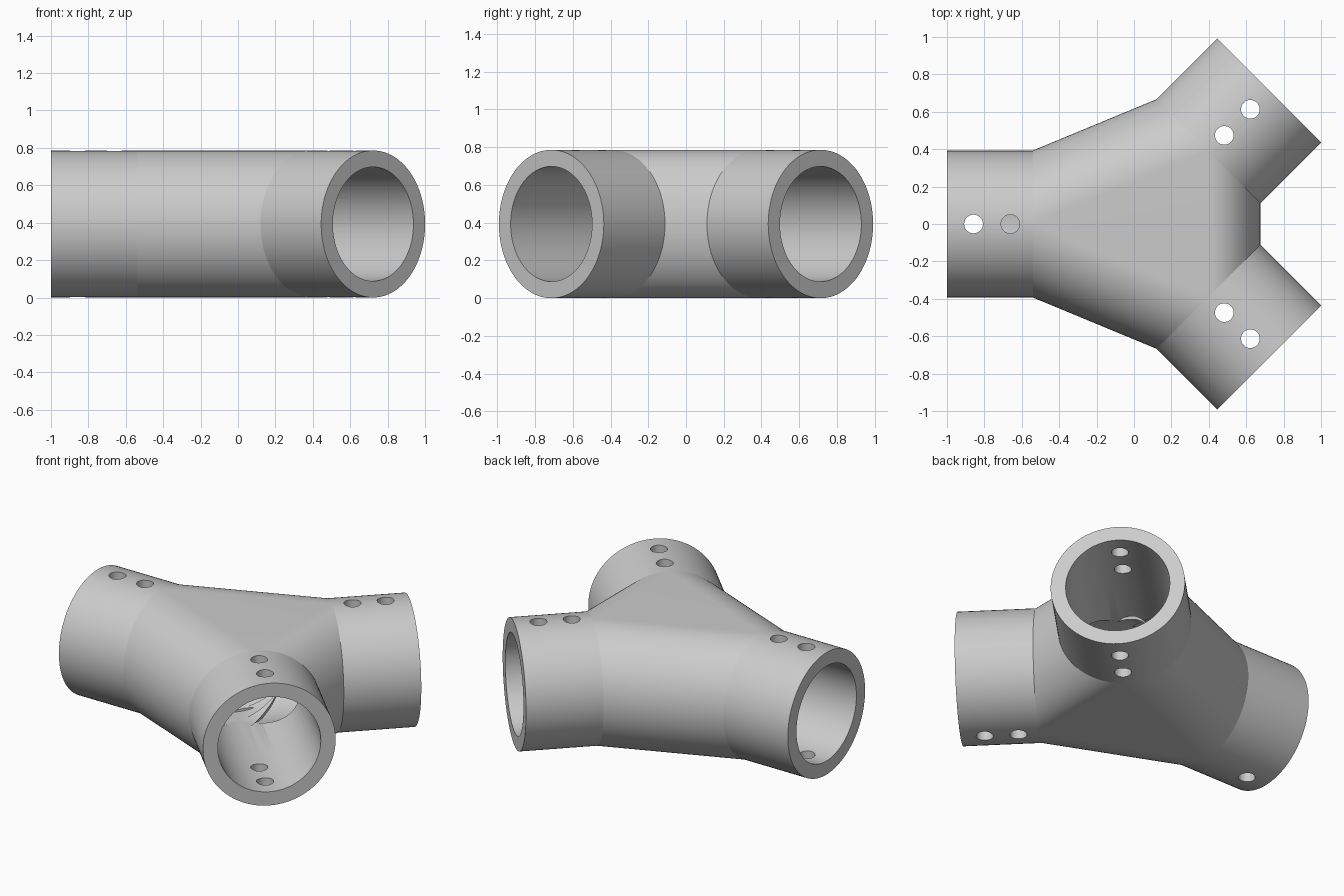
import bpy, bmesh, math
from mathutils import Vector, Matrix

R, BORE, HOLE = 0.393, 0.305, 0.05    # outer, inner and bolt hole radii
LENGTH, BODY, OVERSHOOT = 1.009, 0.55, 0.11
SEGMENTS = 96
NODE = Vector((0.009, 0, R))          # where the three axes meet
UP = Vector((0, 0, 1))
ARMS = [Vector((math.cos(math.radians(a)), math.sin(math.radians(a)), 0))
        for a in (45, 180, 315)]

cube = bpy.data.objects.get("Cube")
if cube:
    bpy.data.objects.remove(cube, do_unlink=True)

grey = bpy.data.materials.new("plain_grey")
grey.use_nodes = True
colour = (0.6, 0.6, 0.6, 1)
grey.diffuse_color = colour
grey.node_tree.nodes["Principled BSDF"].inputs["Base Color"].default_value = colour


def make_object(name, bm):
    bmesh.ops.recalc_face_normals(bm, faces=bm.faces[:])
    mesh = bpy.data.meshes.new(name)
    bm.to_mesh(mesh)
    bm.free()
    mesh.materials.append(grey)
    obj = bpy.data.objects.new(name, mesh)
    bpy.context.scene.collection.objects.link(obj)
    return obj


def cylinder(name, start, end, radius, segments):
    axis = end - start
    bm = bmesh.new()
    turn = axis.to_track_quat('Z', 'Y').to_matrix().to_4x4()
    bmesh.ops.create_cone(bm, cap_ends=True, segments=segments, radius1=radius,
                          radius2=radius, depth=axis.length,
                          matrix=Matrix.Translation((start + end) / 2) @ turn)
    obj = make_object(name, bm)
    obj.hide_render = True
    return obj


def cut(obj, cutter):
    mod = obj.modifiers.new("cut", 'BOOLEAN')
    mod.operation = 'DIFFERENCE'
    mod.solver = 'EXACT'
    mod.object = cutter
    bpy.ops.object.modifier_apply(modifier=mod.name)
    bpy.data.objects.remove(cutter, do_unlink=True)


# Webbed body: hull around one ring on each arm
bm = bmesh.new()
for arm in ARMS:
    side = UP.cross(arm)
    for i in range(SEGMENTS):
        t = 2 * math.pi * i / SEGMENTS
        bm.verts.new(NODE + arm * BODY + (side * math.cos(t) + UP * math.sin(t)) * R)
bmesh.ops.convex_hull(bm, input=bm.verts[:])
bmesh.ops.recalc_face_normals(bm, faces=bm.faces[:])
bmesh.ops.dissolve_limit(bm, angle_limit=0.005, verts=bm.verts[:], edges=bm.edges[:])

# Round arms drawn out of the hull's three flat ends
for arm in ARMS:
    bm.normal_update()
    caps = [f for f in bm.faces
            if all(abs((v.co - NODE).dot(arm) - BODY) < 0.001 for v in f.verts)]
    new = bmesh.ops.extrude_face_region(bm, geom=caps)["geom"]
    bmesh.ops.translate(bm, vec=arm * (LENGTH - BODY),
                        verts=[g for g in new if isinstance(g, bmesh.types.BMVert)])
joint = make_object("tube_joint", bm)
bpy.ops.object.select_all(action='DESELECT')
bpy.context.view_layer.objects.active = joint
joint.select_set(True)

# Bores along the arms
for arm in ARMS:
    cut(joint, cylinder("bore_cutter", NODE - arm * OVERSHOOT,
                        NODE + arm * (LENGTH + 0.1), BORE, SEGMENTS))

# Two bolt holes through each arm
for arm in ARMS:
    for distance in (0.67, 0.867):
        spot = NODE + arm * distance
        cut(joint, cylinder("hole_cutter", spot - UP * 0.5, spot + UP * 0.5, HOLE, 32))

bpy.ops.object.shade_smooth_by_angle(angle=math.radians(30))
